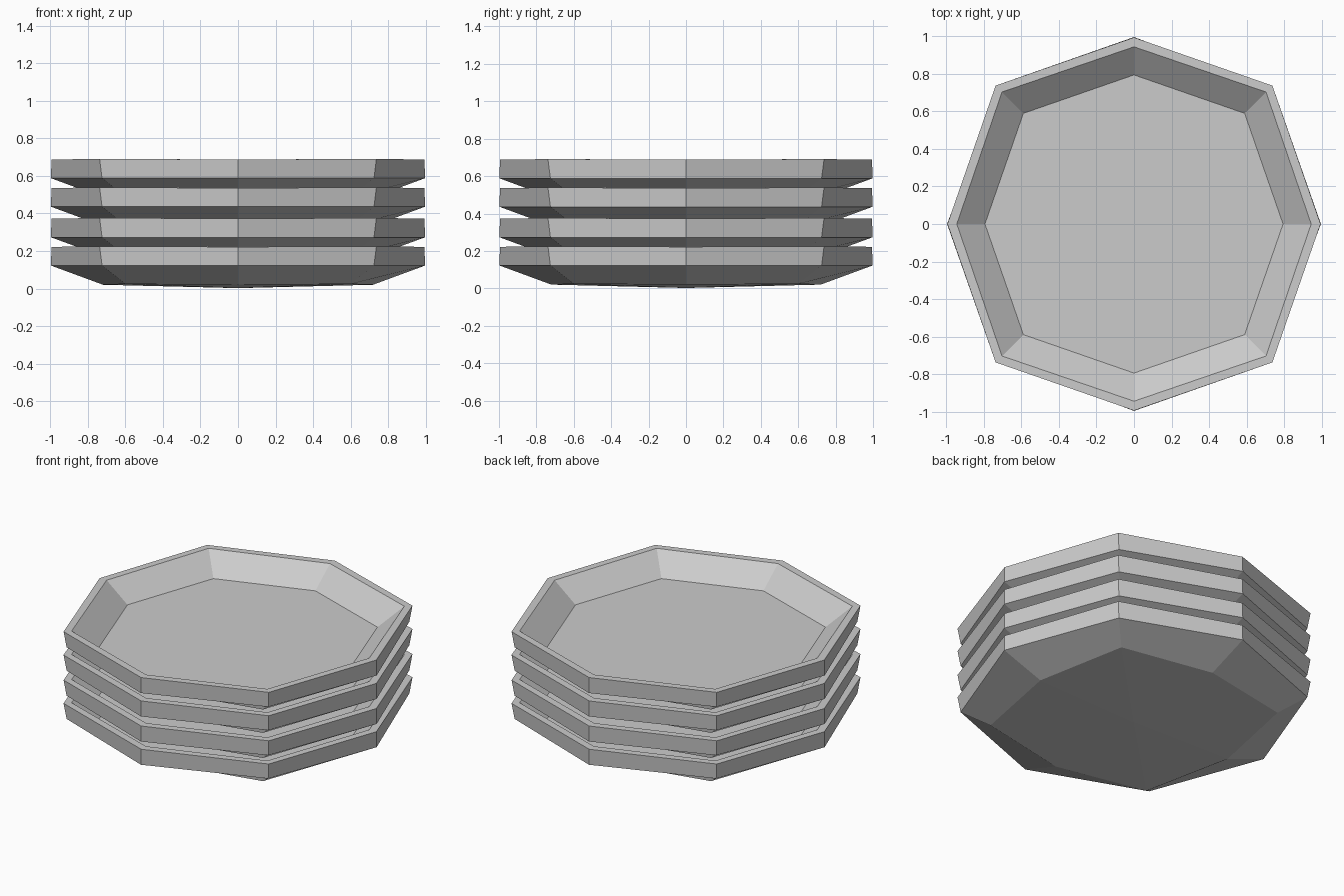
import bpy, bmesh, math

if "Cube" in bpy.data.objects:
    bpy.data.objects.remove(bpy.data.objects["Cube"], do_unlink=True)

grey = bpy.data.materials.new("stone_grey")
grey.use_nodes = True
colour = (0.6, 0.6, 0.6, 1)
grey.diffuse_color = colour
grey.node_tree.nodes["Principled BSDF"].inputs["Base Color"].default_value = colour

# Profile rings from underside to floor:
# (radius on axes, x/y on diagonals, height on axes, height on diagonals)
RINGS = [
    (0.72, 0.60, 0.02, 0.024),     # underside
    (0.997, 0.725, 0.122, 0.122),  # lower edge of wall
    (0.995, 0.738, 0.222, 0.225),  # outer rim
    (0.945, 0.704, 0.222, 0.225),  # inner rim
    (0.795, 0.59, 0.102, 0.102),   # floor
]


def octagon(bm, axis_r, diag, axis_z, diag_z):
    verts = []
    for i in range(8):
        a = i * math.pi / 4
        r, z = (diag * math.sqrt(2), diag_z) if i % 2 else (axis_r, axis_z)
        verts.append(bm.verts.new((r * math.cos(a), r * math.sin(a), z)))
    return verts


def make_plate(name, height):
    bm = bmesh.new()
    rings = [octagon(bm, *r) for r in RINGS]
    for lower, upper in zip(rings, rings[1:]):
        for i in range(8):
            j = (i + 1) % 8
            bm.faces.new((lower[i], lower[j], upper[j], upper[i]))
    # Flat floor and slightly domed underside
    bm.faces.new(rings[-1])
    tip = bm.verts.new((0, 0, 0.002))
    for i in range(8):
        bm.faces.new((tip, rings[0][(i + 1) % 8], rings[0][i]))
    bmesh.ops.recalc_face_normals(bm, faces=bm.faces)
    mesh = bpy.data.meshes.new(name)
    bm.to_mesh(mesh)
    bm.free()
    mesh.materials.append(grey)
    plate = bpy.data.objects.new(name, mesh)
    plate.location.z = height
    bpy.context.collection.objects.link(plate)


# Stack of four plates
for n, height in enumerate((0, 0.151, 0.314, 0.466)):
    make_plate(f"plate_{n + 1}", height)
